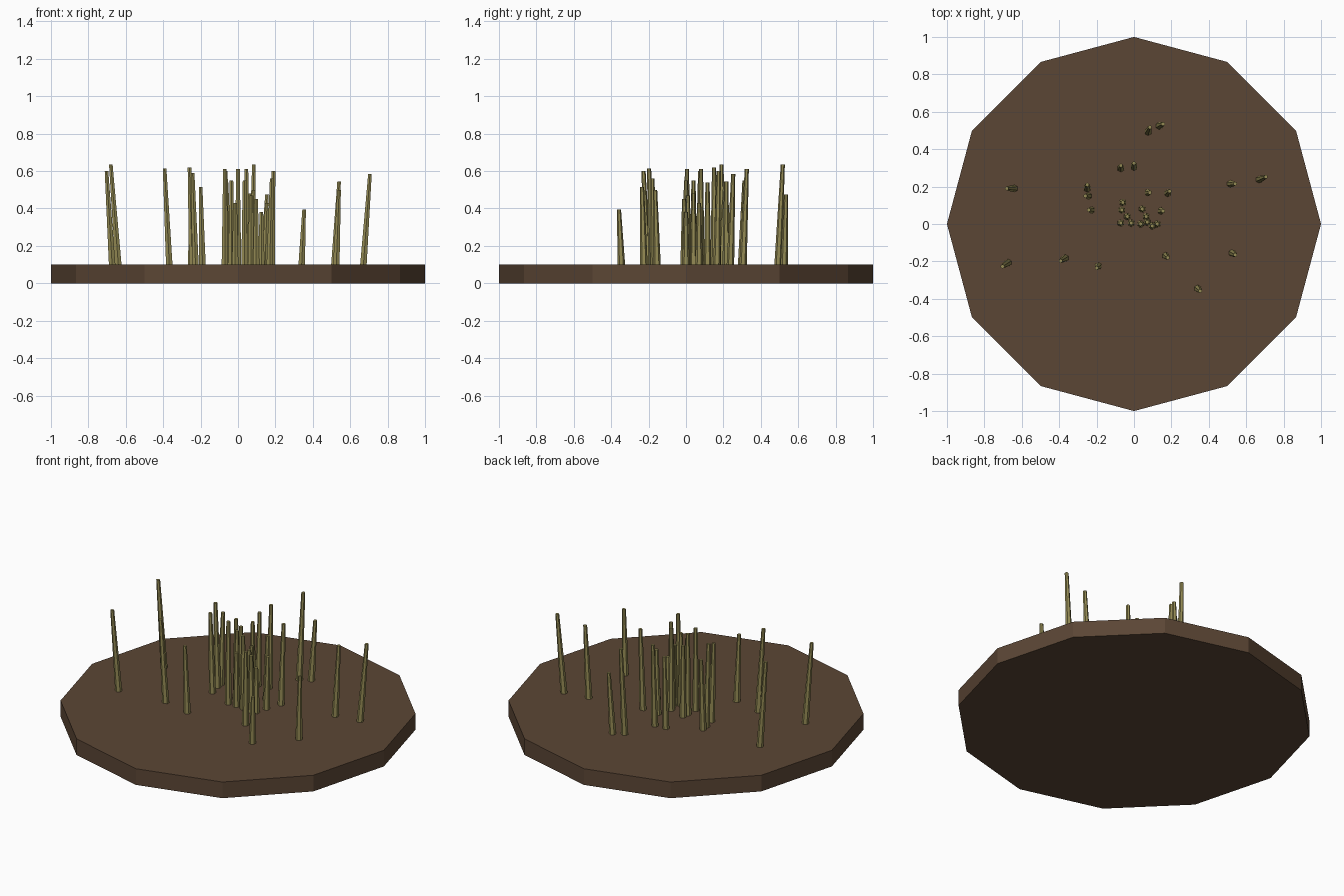
import bpy
from math import radians
from mathutils import Vector

cube = bpy.data.objects.get("Cube")
if cube:
    bpy.data.objects.remove(cube, do_unlink=True)


def material(name, rgb):
    mat = bpy.data.materials.new(name)
    mat.use_nodes = True
    mat.diffuse_color = (*rgb, 1)
    mat.node_tree.nodes["Principled BSDF"].inputs["Base Color"].default_value = (*rgb, 1)
    return mat


soil = material("soil brown", (0.105, 0.061, 0.035))
straw = material("dry reed green", (0.3, 0.26, 0.09))
THICK = 0.1

# Twelve-sided ground disc
bpy.ops.mesh.primitive_cylinder_add(vertices=12, radius=1, depth=THICK,
                                    location=(0, 0, THICK / 2))
ground = bpy.context.object
ground.name = "ground_disc"
ground.data.materials.append(soil)


# Tapered stalk, sheared so that its foot stays flat on the ground
def stalk(name, x, y, top, lean_x=0, lean_y=0):
    height = top - THICK
    bpy.ops.mesh.primitive_cone_add(vertices=6, radius1=0.02, radius2=0.011,
                                    depth=height, location=(0, 0, 0))
    obj = bpy.context.object
    obj.name = name
    for v in obj.data.vertices:
        t = v.co.z / height
        v.co += Vector((lean_x * t, lean_y * t, 0))
    obj.location = (x, y, THICK + height / 2)
    obj.data.materials.append(straw)


# Scattered outer stalks: middle x, y, top height, lean
outer = [
    (.08, .505, .635, .01, .025), (.145, .53, .475, .02, .01),
    (-.07, .305, .55, 0, .015), (0, .315, .61, 0, .02),
    (-.25, .2, .54, 0, .02), (-.252, .15, .62, -.015, 0),
    (-.235, .075, .59, -.015, 0), (.08, .168, .5, .01, 0),
    (.185, .17, .6, .01, .01), (.15, .07, .43, .01, 0),
    (-.66, .19, .635, -.04, 0), (-.688, -.217, .6, -.03, -.02),
    (-.38, -.19, .615, -.025, -.015), (-.195, -.23, .515, -.01, -.01),
    (.175, -.175, .56, .01, -.01), (.533, -.16, .5, .015, -.01),
    (.347, -.352, .395, .013, -.013), (.528, .215, .545, .025, 0),
    (.688, .245, .585, .035, .015),
]
# Tight central clump
clump = [
    (-.06, .115, .54), (-.065, .075, .6), (-.035, .04, .55),
    (-.07, .005, .61), (-.015, .005, .43), (.045, .08, .61),
    (.065, .04, .48), (.035, 0, .55), (.07, .01, .47),
    (.097, -.01, .45), (.125, 0, .38),
]
for i, spec in enumerate(outer):
    stalk(f"outer_stalk_{i + 1}", *spec)
for i, spec in enumerate(clump):
    stalk(f"clump_stalk_{i + 1}", *spec)
